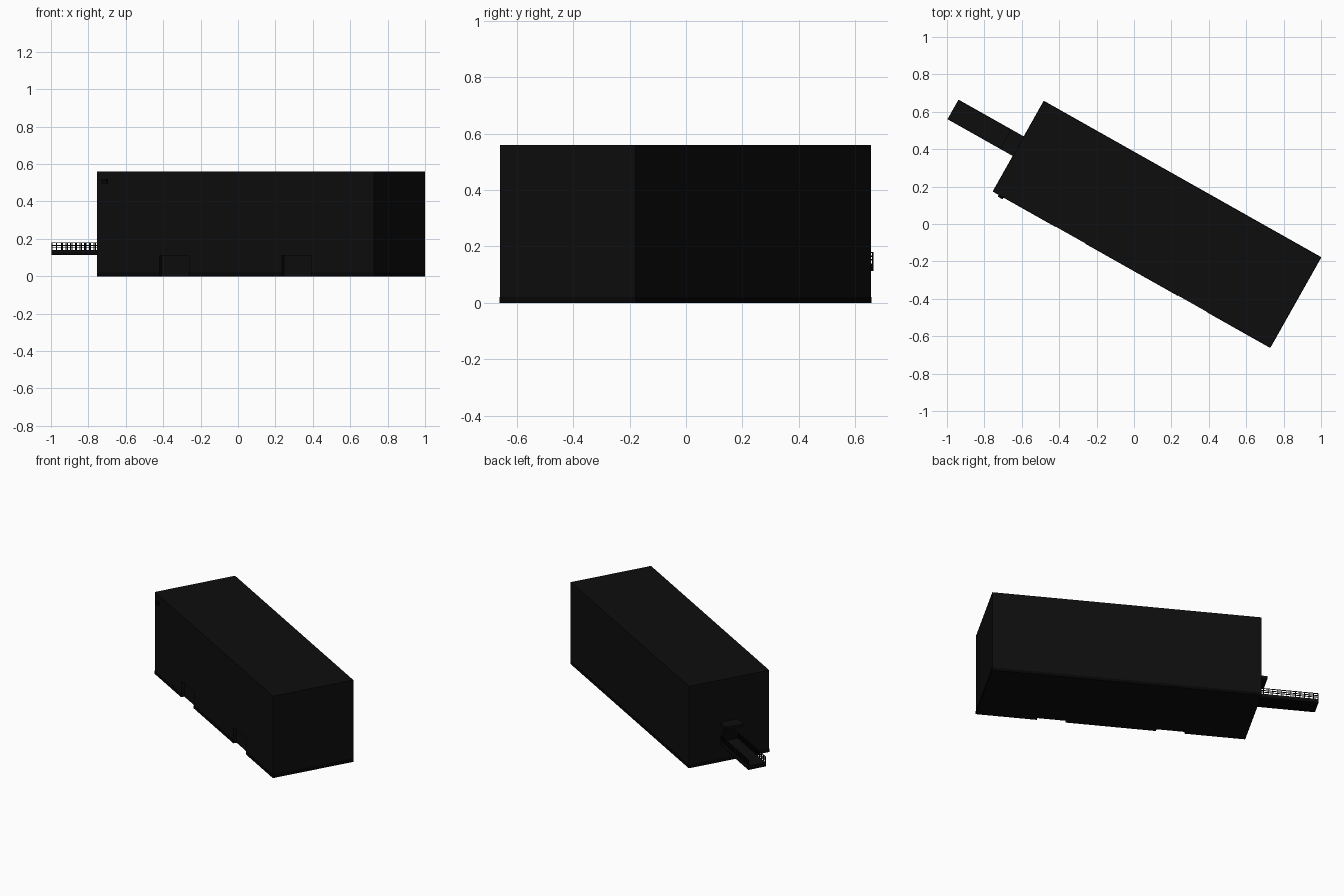
import bpy
from math import radians
from mathutils import Matrix

cube = bpy.data.objects.get("Cube")
if cube:
    bpy.data.objects.remove(cube, do_unlink=True)

# The whole model is laid out along local x, then turned on the ground
PLACE = Matrix.Translation((0.123, -0.002, 0)) @ Matrix.Rotation(radians(-29.4), 4, 'Z')
L, W, H = 1.70, 0.553, 0.56
END, SIDE = -L / 2, -W / 2


def material(name, value):
    m = bpy.data.materials.new(name)
    m.use_nodes = True
    colour = (value, value, value, 1)
    m.diffuse_color = colour
    m.node_tree.nodes["Principled BSDF"].inputs["Base Color"].default_value = colour
    return m


wall = material("near_black_wall", 0.004)
trim = material("black_trim", 0.0015)


def box(name, x, y, z, mat):
    """Box from (min, max) ranges in local space."""
    bpy.ops.mesh.primitive_cube_add(size=1)
    ob = bpy.context.object
    ob.name = name
    size = [r[1] - r[0] for r in (x, y, z)]
    mid = [(r[0] + r[1]) / 2 for r in (x, y, z)]
    ob.data.transform(Matrix.Translation(mid) @ Matrix.Diagonal((*size, 1)))
    ob.matrix_world = PLACE
    ob.data.materials.append(mat)
    return ob


# Main block
hall = box("building", (END, -END), (SIDE, -SIDE), (0, H), wall)

# Two recessed doorways along the front
for i, x in enumerate((-0.377, 0.375)):
    span = (x - 0.09, x + 0.09)
    cutter = box(f"doorway_cutter_{i}", span, (SIDE - 0.1, SIDE + 0.02), (-0.1, 0.11), wall)
    cutter.hide_render = True
    cutter.hide_viewport = True
    cut = hall.modifiers.new("doorway", 'BOOLEAN')
    cut.operation = 'DIFFERENCE'
    cut.object = cutter

# Thin base strips
for name, y in (("front_base_strip", SIDE), ("back_base_strip", -SIDE)):
    edges = (END, -0.467, -0.287, 0.285, 0.465, -END) if y < 0 else (END, -END)
    for a, b in zip(edges[::2], edges[1::2]):
        box(name, (a, b), (y - 0.002, y + 0.002), (0, 0.02), trim)
for name, x in (("right_base_strip", END), ("left_base_strip", -END)):
    box(name, (x - 0.002, x + 0.002), (SIDE, -SIDE), (0, 0.02), trim)

# Small lamp near the top corner
box("wall_lamp", (-0.815, -0.785), (SIDE - 0.012, SIDE), (0.495, 0.52), trim)

# End entrance with canopy
box("entrance_door", (END - 0.003, END + 0.003), (-0.05, 0.05), (0.14, 0.25), trim)
box("entrance_canopy", (END - 0.08, END), (-0.06, 0.06), (0.252, 0.27), wall)

# Raised walkway
TIP = -1.252
box("walkway_beam", (TIP, END), (-0.06, 0.06), (0.113, 0.126), trim)
box("walkway_deck", (TIP, END), (-0.06, 0.06), (0.126, 0.14), wall)

# Railings: posts and bars on both sides
POSTS = 14
T = 0.004
for side, y in (("front", -0.06), ("back", 0.06 - T)):
    for z in (0.151, 0.163, 0.177):
        box(f"{side}_rail", (TIP, END), (y, y + T), (z, z + T), trim)
    for i in range(POSTS):
        x = TIP + i * (END - TIP) / POSTS
        box(f"{side}_post", (x, x + T), (y, y + T), (0.14, 0.18), trim)
